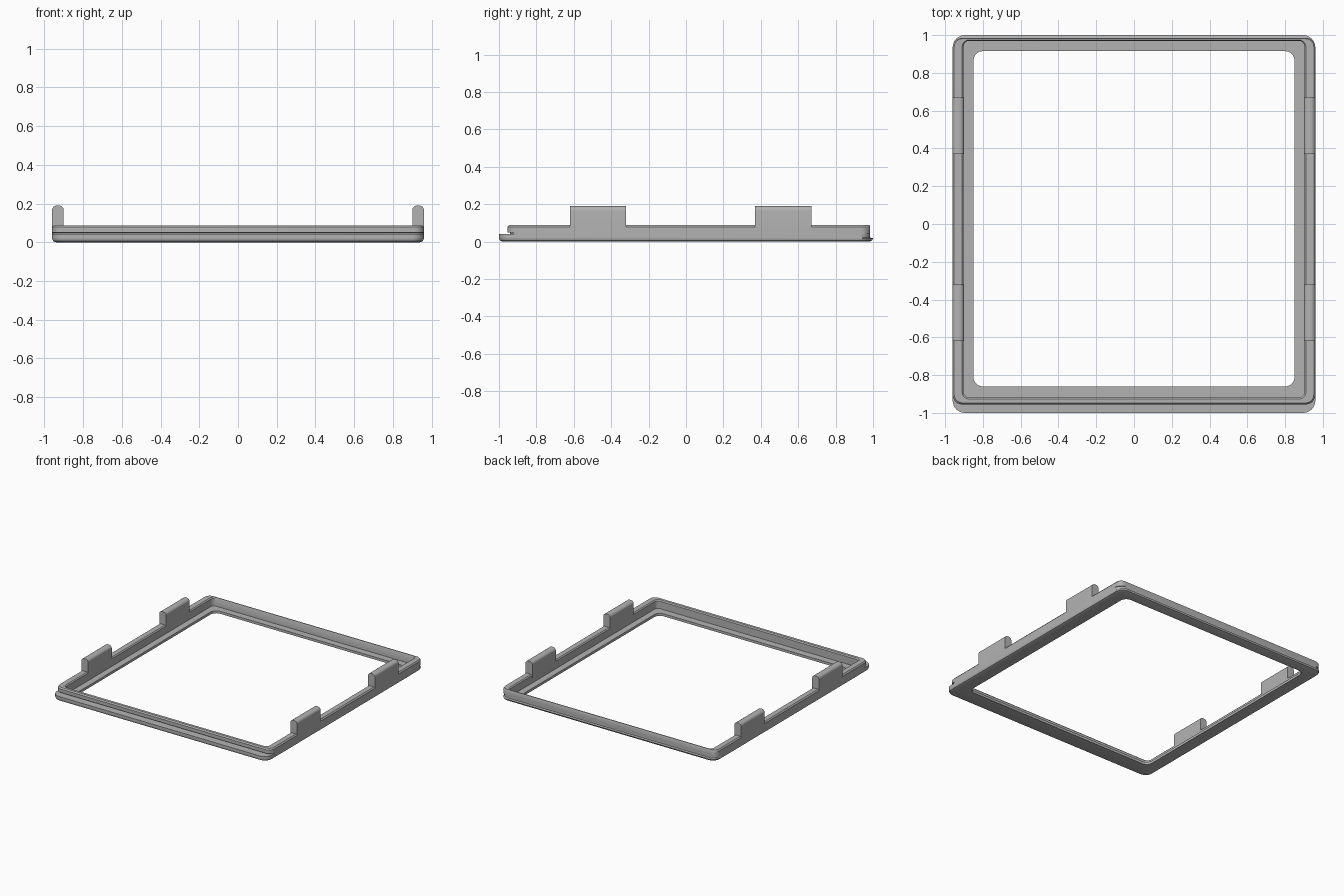
import bpy, bmesh, math

cube = bpy.data.objects.get("Cube")
if cube:
    bpy.data.objects.remove(cube, do_unlink=True)

COLOUR = (0.45, 0.45, 0.45, 1)
grey = bpy.data.materials.new("plain grey")
grey.use_nodes = True
grey.diffuse_color = COLOUR
grey.node_tree.nodes["Principled BSDF"].inputs["Base Color"].default_value = COLOUR


def finish(name, bm):
    bmesh.ops.recalc_face_normals(bm, faces=bm.faces)
    mesh = bpy.data.meshes.new(name)
    bm.to_mesh(mesh)
    bm.free()
    mesh.materials.append(grey)
    obj = bpy.data.objects.new(name, mesh)
    bpy.context.collection.objects.link(obj)
    bpy.ops.object.select_all(action='DESELECT')
    obj.select_set(True)
    bpy.context.view_layer.objects.active = obj
    bpy.ops.object.shade_smooth_by_angle(angle=math.radians(30))
    return obj


def rounded_ring(bm, half, front, back, r, z, steps=8):
    """One rounded rectangle of vertices at height z."""
    corners = [(half - r, back - r), (r - half, back - r),
               (r - half, front + r), (half - r, front + r)]
    verts = []
    for q, (cx, cy) in enumerate(corners):
        for i in range(steps + 1):
            a = math.pi / 2 * (q + i / steps)
            verts.append(bm.verts.new((cx + r * math.cos(a), cy + r * math.sin(a), z)))
    return verts


# Frame cross-section as rings: half width, front y, back y, corner radius, z
SECTION = [
    (0.85, -0.86, 0.915, 0.05, 0),       # opening, underside
    (0.94, -0.98, 0.98, 0.05, 0),        # rounded lower edge
    (0.954, -0.994, 0.994, 0.06, 0.006),
    (0.96, -1, 1, 0.065, 0.018),
    (0.96, -1, 0.985, 0.065, 0.022),     # back lip
    (0.96, -1, 0.985, 0.065, 0.04),      # front flange top
    (0.96, -0.94, 0.985, 0.05, 0.041),   # groove
    (0.96, -0.94, 0.985, 0.05, 0.049),
    (0.96, -0.955, 0.985, 0.05, 0.05),   # wall
    (0.96, -0.955, 0.985, 0.05, 0.078),
    (0.952, -0.947, 0.981, 0.045, 0.088),
    (0.91, -0.926, 0.974, 0.035, 0.088),
    (0.902, -0.918, 0.97, 0.03, 0.08),
    (0.902, -0.918, 0.97, 0.03, 0.02),   # inner ledge
    (0.85, -0.86, 0.915, 0.05, 0.02),
]
bm = bmesh.new()
rings = [rounded_ring(bm, *s) for s in SECTION]
for a, b in zip(rings, rings[1:] + rings[:1]):
    for i in range(len(a)):
        j = (i + 1) % len(a)
        bm.faces.new((a[i], a[j], b[j], b[i]))
finish("frame", bm)


# Upright tabs with rounded tops, two on each side wall
def tab(name, side, y0, y1, inner=0.9, outer=0.96, top=0.19, r=0.024):
    outline = [(inner, 0.06), (outer, 0.06)]
    for cx, start in ((outer - r, 0), (inner + r, 90)):
        for step in range(0, 91, 15):
            a = math.radians(start + step)
            outline.append((cx + r * math.cos(a), top - r + r * math.sin(a)))
    bm = bmesh.new()
    face = bm.faces.new([bm.verts.new((side * x, y0, z)) for x, z in outline])
    out = bmesh.ops.extrude_face_region(bm, geom=[face], use_keep_orig=True)
    moved = [v for v in out["geom"] if isinstance(v, bmesh.types.BMVert)]
    bmesh.ops.translate(bm, vec=(0, y1 - y0, 0), verts=moved)
    finish(name, bm)


for side, word in ((1, "left"), (-1, "right")):
    tab(word + "_front_tab", side, -0.62, -0.32)
    tab(word + "_back_tab", side, 0.37, 0.67)
